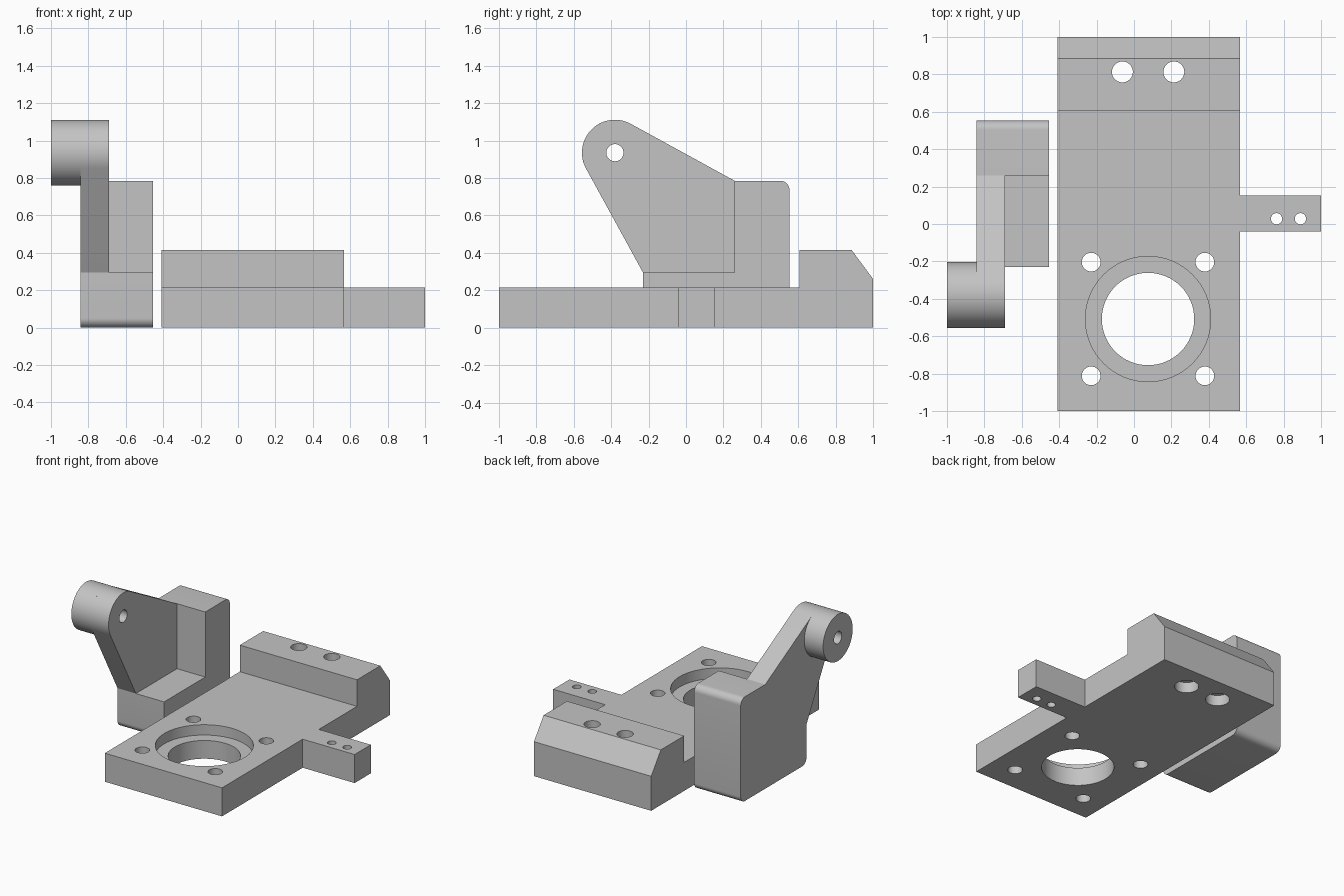
import bpy, bmesh, math
from mathutils import Vector, Matrix

if "Cube" in bpy.data.objects:
    bpy.data.objects.remove(bpy.data.objects["Cube"])

grey = bpy.data.materials.new("machined_grey")
grey.diffuse_color = (0.55, 0.55, 0.55, 1)
grey.use_nodes = True
grey.node_tree.nodes["Principled BSDF"].inputs["Base Color"].default_value = grey.diffuse_color


def new_object(name, bm):
    bmesh.ops.recalc_face_normals(bm, faces=bm.faces)
    mesh = bpy.data.meshes.new(name)
    bm.to_mesh(mesh)
    bm.free()
    mesh.materials.append(grey)
    ob = bpy.data.objects.new(name, mesh)
    bpy.context.collection.objects.link(ob)
    return ob


def extrude_x(name, profile, x0, x1):
    """Extrude a closed (y, z) profile from x0 to x1."""
    bm = bmesh.new()
    face = bm.faces.new([bm.verts.new((x0, y, z)) for y, z in profile])
    ext = bmesh.ops.extrude_face_region(bm, geom=[face])
    verts = [v for v in ext["geom"] if isinstance(v, bmesh.types.BMVert)]
    bmesh.ops.translate(bm, verts=verts, vec=(x1 - x0, 0, 0))
    return new_object(name, bm)


def arc(cy, cz, r, a0, a1, n):
    angles = [math.radians(a0 + (a1 - a0) * i / n) for i in range(n + 1)]
    return [(cy + r * math.cos(a), cz + r * math.sin(a)) for a in angles]


def drill(ob, start, end, r, n=32):
    """Cut a round hole between two points."""
    a, b = Vector(start), Vector(end)
    turn = (b - a).to_track_quat('Z', 'Y').to_matrix().to_4x4()
    bm = bmesh.new()
    bmesh.ops.create_cone(bm, cap_ends=True, segments=n, radius1=r, radius2=r,
                          depth=(b - a).length,
                          matrix=Matrix.Translation((a + b) / 2) @ turn)
    cutter = new_object("hole_cutter", bm)
    cutter.hide_render = True
    mod = ob.modifiers.new("hole", 'BOOLEAN')
    mod.operation, mod.solver, mod.object = 'DIFFERENCE', 'EXACT', cutter
    bpy.context.view_layer.update()
    deps = bpy.context.evaluated_depsgraph_get()
    mesh = bpy.data.meshes.new_from_object(ob.evaluated_get(deps))
    ob.modifiers.clear()
    ob.data = mesh
    bpy.data.objects.remove(cutter)


# Base plate with the raised, chamfered rear block
T = 0.215
plate = extrude_x("base_plate", [(-1, 0), (1, 0), (1, 0.26), (0.885, 0.415),
                                 (0.607, 0.415), (0.607, T), (-1, T)], -0.41, 0.567)
CX, CY = 0.075, -0.508
drill(plate, (CX, CY, -0.1), (CX, CY, 0.5), 0.247, 64)       # main bore
drill(plate, (CX, CY, T - 0.078), (CX, CY, 0.5), 0.335, 64)  # bearing recess
for sx in (-1, 1):
    for sy in (-1, 1):                                       # mounting holes
        x, y = CX + sx * 0.304, CY + sy * 0.304
        drill(plate, (x, y, -0.1), (x, y, 0.5), 0.05)
for x in (-0.062, 0.213):                                    # rear block bolts
    drill(plate, (x, 0.813, -0.1), (x, 0.813, 0.6), 0.056)
    drill(plate, (x, 0.813, -0.1), (x, 0.813, 0.08), 0.083)

# Side tab with two small holes
tab = extrude_x("side_tab", [(-0.04, 0), (0.153, 0), (0.153, T), (-0.04, T)], 0.567, 1)
for x in (0.762, 0.89):
    drill(tab, (x, 0.028, -0.1), (x, 0.028, 0.5), 0.03)

# L-shaped bracket body with rounded outer corners
R = 0.05
X0, X1, X2, X3 = -1, -0.843, -0.69, -0.455
FRONT, BACK, WALL, FLOOR, TOP = -0.23, 0.553, 0.26, 0.295, 0.785
body = (arc(FRONT + R, R, R, 180, 270, 10) + arc(BACK - R, R, R, 270, 360, 10)
        + arc(BACK - R, TOP - R, R, 0, 90, 10)
        + [(WALL, TOP), (WALL, FLOOR), (FRONT, FLOOR)])
extrude_x("bracket_body", body, X1, X3)

# Tapered arm whose edges run tangent to the pivot boss
PY, PZ, PR = -0.38, 0.935, 0.176


def tangent(y, z, side):
    dy, dz = y - PY, z - PZ
    return math.degrees(math.atan2(dz, dy) + side * math.acos(PR / math.hypot(dy, dz)))


a0 = tangent(WALL, TOP, 1)
a1 = tangent(FRONT, FLOOR, -1) + 360
arm = extrude_x("bracket_arm", [(FRONT, FLOOR), (WALL, FLOOR), (WALL, TOP)]
                + arc(PY, PZ, PR, a0, a1, 30), X1, X2)

# Pivot boss and its through hole
boss = extrude_x("pivot_boss", arc(PY, PZ, PR, 0, 360, 64)[:-1], X0, X1)
for ob in (arm, boss):
    drill(ob, (-1.1, PY, PZ), (-0.6, PY, PZ), 0.046)

# Smooth the round surfaces, keep the machined edges sharp
bpy.ops.object.select_all(action='DESELECT')
for ob in bpy.context.scene.objects:
    ob.select_set(True)
    bpy.context.view_layer.objects.active = ob
bpy.ops.object.shade_smooth_by_angle(angle=math.radians(25))
